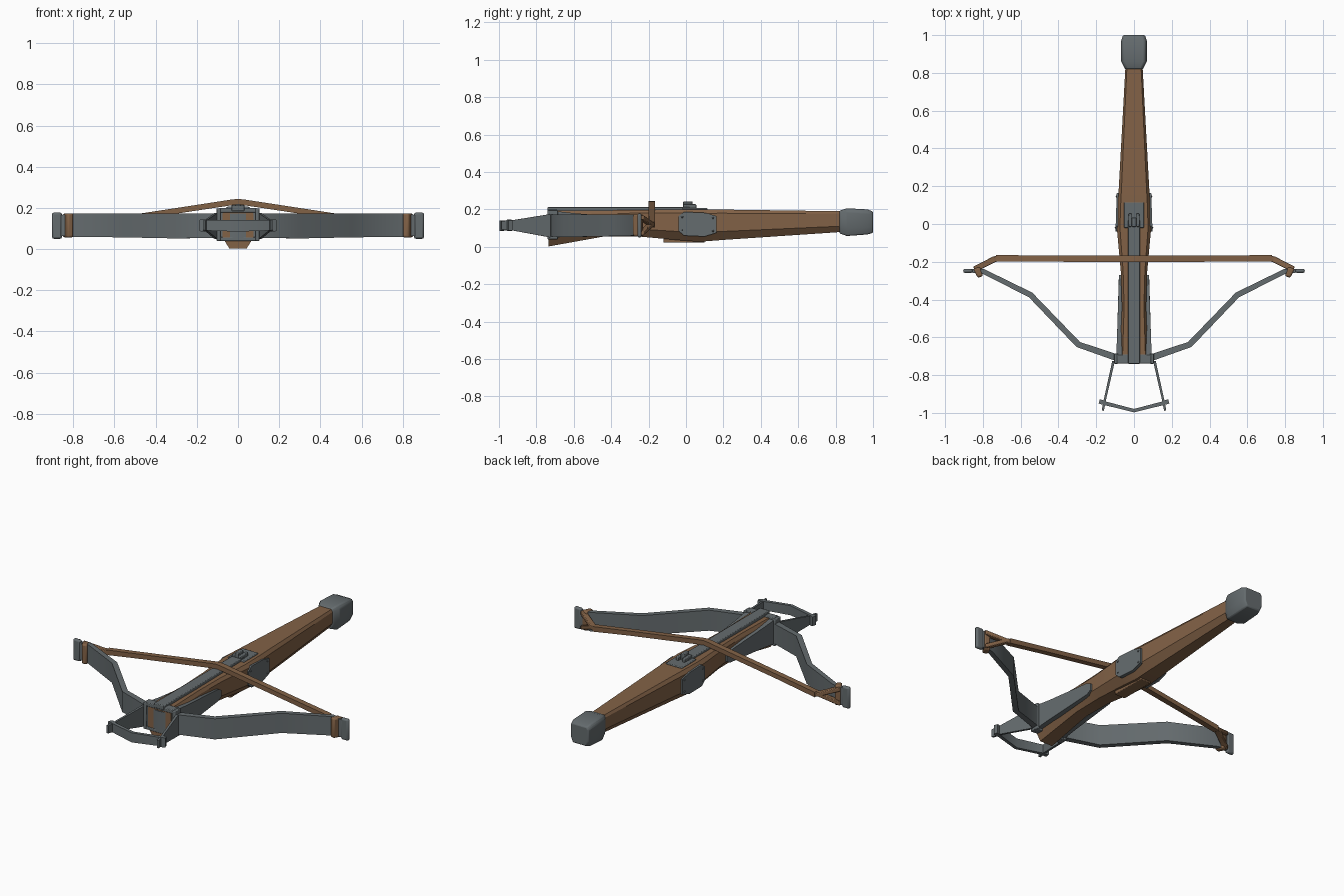
import bpy, bmesh, math
from mathutils import Vector

if "Cube" in bpy.data.objects:
    bpy.data.objects.remove(bpy.data.objects["Cube"])


def material(name, rgb):
    m = bpy.data.materials.new(name)
    m.diffuse_color = (*rgb, 1)
    m.use_nodes = True
    m.node_tree.nodes["Principled BSDF"].inputs["Base Color"].default_value = m.diffuse_color
    return m


WOOD = material("brown wood", (0.225, 0.122, 0.062))
STEEL = material("grey steel", (0.130, 0.150, 0.158))


def finish(name, bm, mat, mirror=False, bevel=0.0):
    bmesh.ops.recalc_face_normals(bm, faces=bm.faces)
    me = bpy.data.meshes.new(name)
    bm.to_mesh(me)
    bm.free()
    me.materials.append(mat)
    ob = bpy.data.objects.new(name, me)
    bpy.context.collection.objects.link(ob)
    if bevel:
        b = ob.modifiers.new("Bevel", "BEVEL")
        b.width, b.segments, b.limit_method = bevel, 2, "ANGLE"
    if mirror:
        ob.modifiers.new("Mirror", "MIRROR")
    bpy.context.view_layer.objects.active = ob
    ob.select_set(True)
    bpy.ops.object.shade_smooth_by_angle(angle=math.radians(30))
    ob.select_set(False)
    return ob


def bridge(bm, rings):
    n = len(rings[0])
    for a, b in zip(rings, rings[1:]):
        for i in range(n):
            bm.faces.new((a[i], a[(i + 1) % n], b[(i + 1) % n], b[i]))
    bm.faces.new(rings[0])
    bm.faces.new(rings[-1])


# chamfered sections along y: (y, half width, bottom, top)
def loft(name, sections, mat, bottom=0.55, bevel=0.0):
    bm = bmesh.new()
    rings = []
    for y, w, lo, hi in sections:
        h = hi - lo
        half = [(w * bottom, lo), (w, lo + h * 0.28), (w, hi - h * 0.12), (w * 0.82, hi)]
        pts = half + [(-x, z) for x, z in reversed(half)]
        rings.append([bm.verts.new((x, y, z)) for x, z in pts])
    bridge(bm, rings)
    return finish(name, bm, mat, bevel=bevel)


# upright strap following a plan path: (x, y, bottom, top, thickness)
def strap(name, path, mat, bevel=0.004):
    bm = bmesh.new()
    rings = []
    for i, (x, y, lo, hi, t) in enumerate(path):
        a, b = path[max(i - 1, 0)], path[min(i + 1, len(path) - 1)]
        d = Vector((b[0] - a[0], b[1] - a[1])).normalized()
        if x == 0:
            d = Vector((1, 0))
        n = Vector((-d.y, d.x)) * t / 2
        rings.append([bm.verts.new(v) for v in (
            (x - n.x, y - n.y, lo), (x + n.x, y + n.y, lo),
            (x + n.x, y + n.y, hi), (x - n.x, y - n.y, hi))])
    bridge(bm, rings)
    if path[0][0] == 0:
        bmesh.ops.delete(bm, geom=[f for f in bm.faces if all(abs(v.co.x) < 1e-6 for v in f.verts)],
                         context="FACES_ONLY")
    return finish(name, bm, mat, True, 0 if path[0][0] == 0 else bevel)


def box(name, x, y, z, mat, mirror=False, bevel=0.004):
    bm = bmesh.new()
    bmesh.ops.create_cube(bm, size=1)
    for v in bm.verts:
        v.co = [lo + (c + 0.5) * (hi - lo) for c, (lo, hi) in zip(v.co, (x, y, z))]
    return finish(name, bm, mat, mirror, bevel)


# side plate from a (y, z) outline
def plate(name, outline, x0, x1, mat):
    bm = bmesh.new()
    rings = [[bm.verts.new((x(y) if callable(x) else x, y, z)) for y, z in outline] for x in (x0, x1)]
    bridge(bm, rings)
    return finish(name, bm, mat, True)


# wooden stock and metal butt cap
loft("stock", [(-0.735, 0.075, 0.002, 0.195), (-0.44, 0.064, 0.055, 0.195), (-0.25, 0.07, 0.055, 0.197),
               (-0.03, 0.09, 0.035, 0.2), (0.07, 0.088, 0.027, 0.2), (0.2, 0.08, 0.037, 0.199),
               (0.84, 0.045, 0.08, 0.19)], WOOD)
loft("butt_cap", [(0.82, 0.048, 0.072, 0.193), (0.86, 0.068, 0.058, 0.206), (0.97, 0.068, 0.066, 0.2),
                  (1.0, 0.058, 0.075, 0.188)], STEEL, 0.75, 0.006)
box("trigger_lever", (-0.035, 0.035), (-0.12, 0.1), (0.022, 0.07), WOOD)

# bolt rail, lock plate and nut
box("bolt_rail", (-0.032, 0.032), (-0.74, 0.02), (0.185, 0.213), STEEL)
box("lock_plate", (-0.053, 0.053), (-0.02, 0.115), (0.19, 0.207), STEEL)
box("lock_nut_side", (0.012, 0.03), (-0.015, 0.055), (0.2, 0.228), STEEL, True)
box("lock_nut", (-0.012, 0.012), (-0.015, 0.035), (0.2, 0.243), STEEL)

# lock side plates with rivets
plate("lock_side_plate", [(-0.04, 0.085), (-0.01, 0.06), (0.1, 0.055), (0.163, 0.075),
                          (0.163, 0.165), (0.1, 0.182), (-0.01, 0.187), (-0.04, 0.165)],
      0.075, lambda y: 0.097 - 0.035 * max(y, 0), STEEL)
bm = bmesh.new()
for y, z in ((-0.02, 0.09), (-0.02, 0.16), (0.145, 0.085), (0.145, 0.155)):
    r = bmesh.ops.create_uvsphere(bm, u_segments=8, v_segments=4, radius=0.006)
    bmesh.ops.translate(bm, verts=r["verts"], vec=(0.096 - 0.035 * max(y, 0), y, z))
finish("plate_rivets", bm, STEEL, True)

# tapered front plates
plate("front_side_plate", [(-0.73, 0.045), (-0.6, 0.06), (-0.3, 0.085), (-0.27, 0.1), (-0.27, 0.14),
                           (-0.3, 0.155), (-0.6, 0.18), (-0.73, 0.195)],
      lambda y: 0.058, lambda y: 0.08 + 0.04 * max(0, -y - 0.35), STEEL)

# front clamp that holds the bow
box("clamp_cheek", (0.085, 0.105), (-0.74, -0.685), (0.04, 0.197), STEEL, True)
box("clamp_top", (-0.09, 0.09), (-0.738, -0.69), (0.178, 0.2), STEEL)
box("clamp_bottom", (-0.09, 0.09), (-0.738, -0.69), (0.04, 0.058), STEEL)

# bow limbs and tips
strap("bow_limb", [(0, -0.722, 0.055, 0.172, 0.04), (0.09, -0.708, 0.055, 0.172, 0.036),
                   (0.295, -0.638, 0.052, 0.174, 0.032), (0.548, -0.375, 0.057, 0.174, 0.03),
                   (0.8, -0.25, 0.06, 0.172, 0.026), (0.87, -0.248, 0.065, 0.165, 0.018)], STEEL)
box("bow_tip", (0.855, 0.904), (-0.26, -0.237), (0.05, 0.178), STEEL, True, 0.01)

# stirrup
strap("stirrup_arm", [(0.108, -0.725, 0.05, 0.175, 0.014), (0.154, -0.93, 0.088, 0.142, 0.012),
                      (0.165, -0.988, 0.092, 0.138, 0.012)], STEEL, 0)
strap("stirrup_bar", [(0, -0.988, 0.085, 0.142, 0.018), (0.15, -0.95, 0.09, 0.142, 0.02),
                      (0.168, -0.944, 0.085, 0.145, 0.024), (0.184, -0.939, 0.088, 0.142, 0.022)], STEEL)

# bowstring, forked ends and loops round the tips
strap("bowstring", [(0, -0.184, 0.217, 0.244), (0.03, -0.184, 0.215, 0.242),
                    (0.725, -0.183, 0.104, 0.134)] and
      [(0, -0.184, 0.217, 0.244, 0.034), (0.03, -0.184, 0.213, 0.241, 0.034),
       (0.48, -0.183, 0.145, 0.172, 0.033), (0.73, -0.181, 0.104, 0.134, 0.033)], WOOD)
for label, lo, hi in (("upper", 0.146, 0.17), ("lower", 0.06, 0.084)):
    strap("string_fork_" + label, [(0.715, -0.181, 0.106, 0.134, 0.03), (0.74, -0.187, 0.108, 0.132, 0.032),
                                   (0.845, -0.24, lo, hi, 0.03)], WOOD)
plate_path = [(0.852, -0.237), (0.828, -0.285), (0.798, -0.275), (0.815, -0.228)]
bm = bmesh.new()
bridge(bm, [[bm.verts.new((x, y, z)) for x, y in plate_path] for z in (0.056, 0.174)])
finish("string_loop", bm, WOOD, True, 0.009)
